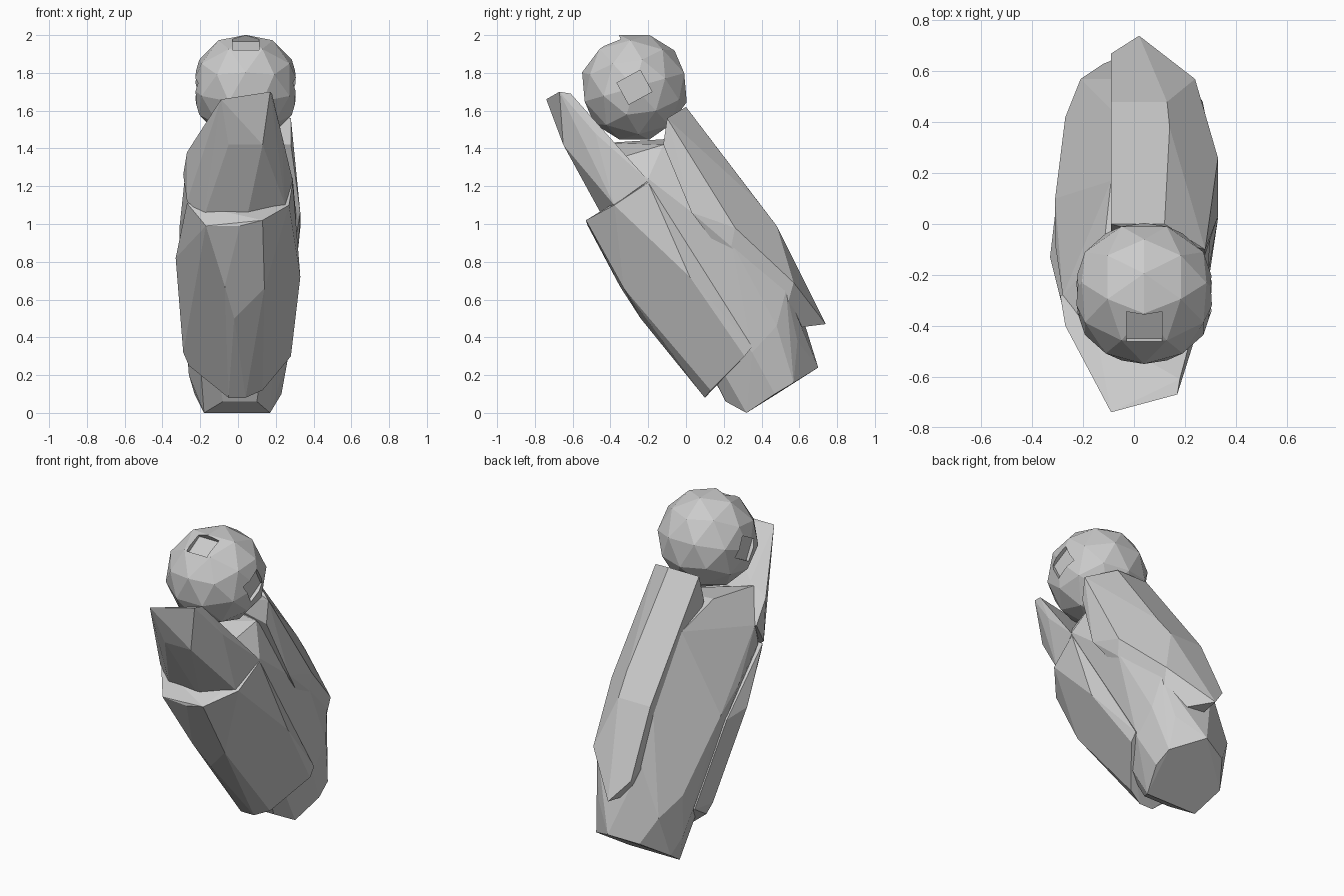
import bpy, bmesh, math
from mathutils import Vector, Matrix

stone = bpy.data.materials.new("stone grey")
stone.diffuse_color = (0.6, 0.6, 0.6, 1)


def make_object(name, bm):
    mesh = bpy.data.meshes.new(name)
    bm.to_mesh(mesh)
    bm.free()
    mesh.materials.append(stone)
    obj = bpy.data.objects.new(name, mesh)
    bpy.context.collection.objects.link(obj)
    return obj


def faceted_block(name, corners):
    """Chiselled solid wrapped around its corner points."""
    bm = bmesh.new()
    for c in corners:
        bm.verts.new(c)
    res = bmesh.ops.convex_hull(bm, input=bm.verts)
    loose = {g for g in res["geom_interior"] + res["geom_unused"]
             if isinstance(g, bmesh.types.BMVert)}
    bmesh.ops.delete(bm, geom=list(loose), context='VERTS')
    bmesh.ops.dissolve_limit(bm, angle_limit=math.radians(4),
                             verts=bm.verts, edges=bm.edges)
    bmesh.ops.recalc_face_normals(bm, faces=bm.faces)
    return make_object(name, bm)


# Leaning trunk with a slanted flat base
faceted_block("trunk", [
    (-0.18, 0.32, 0.0), (0.17, 0.32, 0.0), (0.23, 0.47, 0.10), (0.22, 0.57, 0.16),
    (0.05, 0.70, 0.24), (-0.12, 0.63, 0.20), (-0.23, 0.48, 0.10), (-0.26, 0.40, 0.20),
    (-0.10, 0.16, 0.17), (0.10, 0.16, 0.17), (-0.08, 0.21, 0.06), (0.10, 0.21, 0.06),
    (-0.21, 0.57, 0.36), (0.19, 0.59, 0.38), (-0.27, 0.42, 0.46), (0.27, 0.35, 0.32),
    (0.27, 0.48, 0.46), (0.32, 0.24, 0.90), (0.25, 0.39, 0.92), (0.24, 0.53, 0.65),
    (-0.31, 0.10, 0.85), (-0.31, -0.08, 0.98),
    (-0.18, 0.06, 1.09), (-0.09, 0.17, 1.34), (-0.09, 0.45, 0.93), (-0.09, 0.57, 0.66),
    (-0.28, -0.28, 1.26), (-0.26, -0.34, 1.12), (0.29, -0.20, 1.24), (0.25, -0.32, 1.12),
    (-0.18, -0.41, 1.43), (0.18, -0.35, 1.35), (0.21, -0.12, 1.42), (-0.12, -0.10, 1.45)])

# Lower front shell
faceted_block("belly_shell", [
    (-0.17, -0.50, 0.99), (0.01, -0.52, 0.99), (0.13, -0.53, 1.02),
    (-0.27, -0.37, 1.11), (0.27, -0.38, 1.10), (0.29, -0.20, 1.22),
    (-0.33, -0.13, 0.82), (0.33, 0.02, 0.72), (-0.07, -0.35, 0.67), (0.14, -0.33, 0.66),
    (-0.02, -0.24, 0.50), (-0.29, 0.15, 0.32), (-0.26, 0.17, 0.25), (0.28, 0.31, 0.30),
    (-0.27, 0.30, 0.33), (-0.31, 0.04, 0.80),
    (0.28, 0.35, 0.35), (-0.05, 0.10, 0.08), (0.04, 0.10, 0.08), (0.13, 0.13, 0.12)])

# Upper front shell rising to a collar before the head
faceted_block("chest_shell", [
    (-0.09, -0.74, 1.66), (0.17, -0.67, 1.70), (0.18, -0.61, 1.69),
    (-0.05, -0.65, 1.42), (0.13, -0.65, 1.42), (-0.20, -0.52, 1.44), (0.23, -0.48, 1.48),
    (-0.27, -0.40, 1.38), (-0.29, -0.28, 1.26), (0.29, -0.20, 1.23), (-0.15, -0.42, 1.45),
    (-0.27, -0.38, 1.12), (-0.18, -0.42, 1.04), (0.04, -0.42, 1.0), (0.25, -0.38, 1.10)])

# Long shell down the back, set toward one side
faceted_block("back_shell", [
    (-0.09, 0.0, 1.62), (0.12, 0.0, 1.62), (0.28, -0.10, 1.56), (0.28, -0.12, 1.42),
    (-0.09, 0.48, 0.99), (0.13, 0.48, 0.99), (0.14, 0.38, 1.12),
    (0.33, 0.03, 1.06), (0.33, 0.26, 0.98), (0.32, 0.24, 0.88), (0.24, 0.57, 0.69),
    (0.02, 0.74, 0.47), (-0.09, 0.67, 0.60), (0.0, 0.50, 0.44), (0.22, 0.50, 0.44),
    (-0.09, -0.05, 1.45), (-0.09, 0.40, 0.70)])

# Round faceted head
centre = Vector((0.04, -0.273, 1.724))
bm = bmesh.new()
bmesh.ops.create_icosphere(bm, subdivisions=2, radius=0.288,
                           matrix=Matrix.Translation(centre) @ Matrix.Rotation(0.277, 4, 'X')
                           @ Matrix.Rotation(math.pi / 2, 4, 'Z'))
head = make_object("head", bm)

# Square sockets cut into the crown and both sides of the head
for name, direction, roll in (("crown", (0, -0.5, 0.87), 0),
                              ("right", (1, 0, 0), 0.5), ("left", (-1, 0, 0), -0.5)):
    d = Vector(direction).normalized()
    bm = bmesh.new()
    place = (Matrix.Translation(centre + d * 0.312) @ d.to_track_quat('Z', 'Y').to_matrix().to_4x4()
             @ Matrix.Rotation(roll, 4, 'Z') @ Matrix.Diagonal((0.14, 0.13, 0.14, 1)))
    bmesh.ops.create_cube(bm, size=1, matrix=place)
    cutter = make_object(name + "_socket_cutter", bm)
    cutter.hide_render = True
    cutter.hide_set(True)
    cut = head.modifiers.new(name + "_socket", 'BOOLEAN')
    cut.operation = 'DIFFERENCE'
    cut.solver = 'EXACT'
    cut.object = cutter
